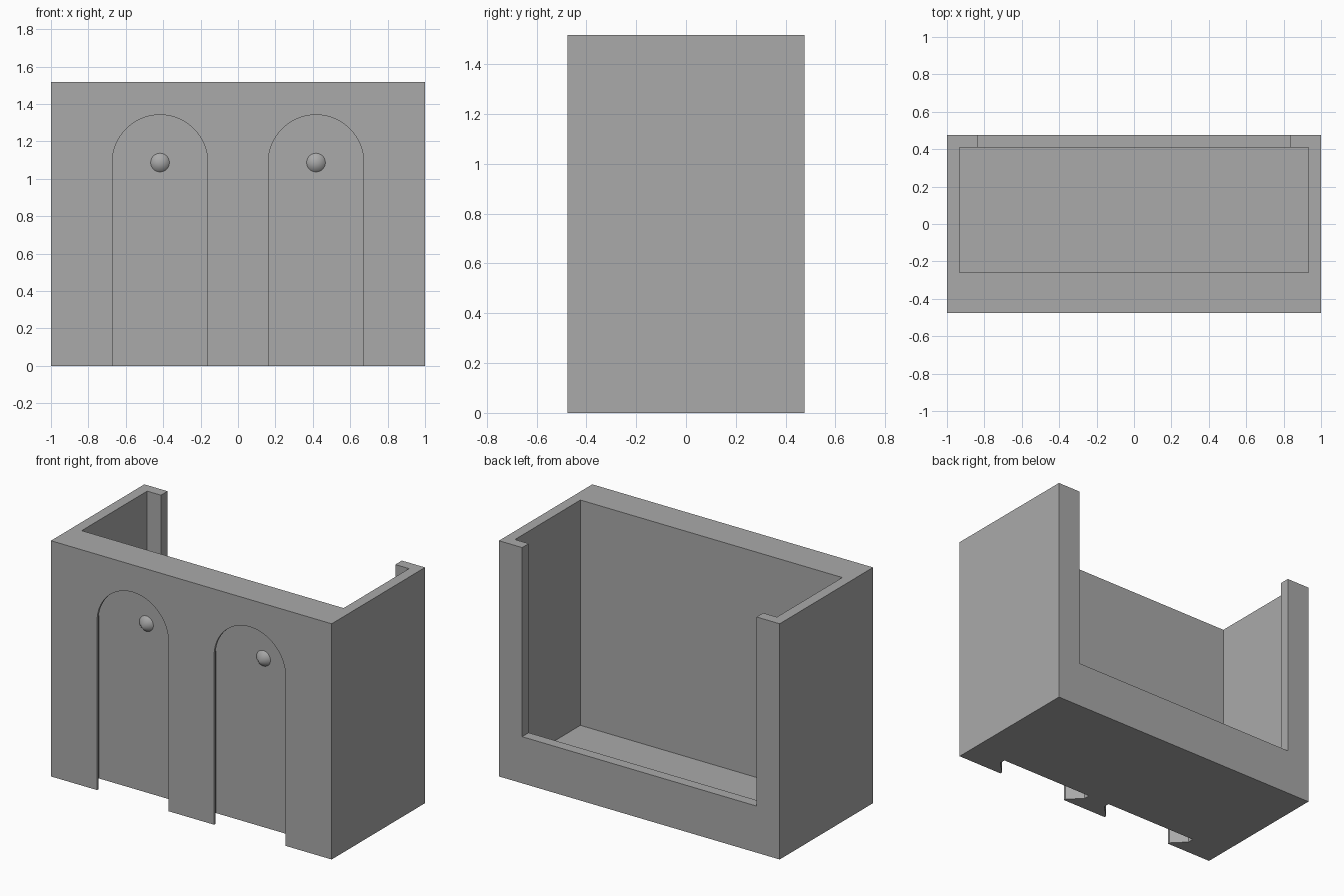
import bpy, bmesh, math

if "Cube" in bpy.data.objects:
    bpy.data.objects.remove(bpy.data.objects["Cube"])

W, D, H = 2.0, 0.95, 1.518        # outer size
WALL, FRONT = 0.067, 0.217        # thin walls, thick mounting wall
SLOT_X, SLOT_Z = 0.417, 1.087     # centre of the rounded slot tops
# Slot undercut profile: (half width, depth from the front face)
PROFILE = [(0.255, -0.05), (0.255, 0.015), (0.338, 0.098), (0.338, 0.138)]

grey = bpy.data.materials.new("grey plastic")
grey.diffuse_color = (0.4, 0.4, 0.4, 1)
grey.use_nodes = True
grey.node_tree.nodes["Principled BSDF"].inputs["Base Color"].default_value = grey.diffuse_color


def finish(name, bm):
    bmesh.ops.recalc_face_normals(bm, faces=bm.faces)
    mesh = bpy.data.meshes.new(name)
    bm.to_mesh(mesh)
    bm.free()
    mesh.materials.append(grey)
    ob = bpy.data.objects.new(name, mesh)
    bpy.context.collection.objects.link(ob)
    return ob


def box(name, x0, x1, y0, y1, z0, z1):
    bm = bmesh.new()
    bmesh.ops.create_cube(bm, size=1)
    for v in bm.verts:
        v.co = (x0 + (v.co.x + 0.5) * (x1 - x0),
                y0 + (v.co.y + 0.5) * (y1 - y0),
                z0 + (v.co.z + 0.5) * (z1 - z0))
    return finish(name, bm)


def slot(name, cx, steps=48):
    """Arch-shaped outline lofted through the undercut profile."""
    bm = bmesh.new()
    rings = []
    for r, depth in PROFILE:
        pts = [(r, -0.1 - SLOT_Z)]
        pts += [(r * math.cos(math.pi * i / steps), r * math.sin(math.pi * i / steps))
                for i in range(steps + 1)]
        pts += [(-r, -0.1 - SLOT_Z)]
        rings.append([bm.verts.new((cx + x, -D / 2 + depth, SLOT_Z + z)) for x, z in pts])
    n = len(rings[0])
    for a, b in zip(rings, rings[1:]):
        for i in range(n):
            j = (i + 1) % n
            bm.faces.new((a[i], a[j], b[j], b[i]))
    bm.faces.new(rings[0])
    bm.faces.new(rings[-1])
    return finish(name, bm)


def cut(target, cutter):
    cutter.hide_render = True
    mod = target.modifiers.new("cut", 'BOOLEAN')
    mod.operation = 'DIFFERENCE'
    mod.solver = 'EXACT'
    mod.object = cutter
    bpy.context.view_layer.objects.active = target
    bpy.ops.object.modifier_apply(modifier=mod.name)
    bpy.data.objects.remove(cutter)


def smooth(ob):
    bpy.ops.object.select_all(action='DESELECT')
    ob.select_set(True)
    bpy.context.view_layer.objects.active = ob
    bpy.ops.object.shade_smooth_by_angle(angle=math.radians(30))


# Open-topped bin with a wide opening in the back wall
body = box("bin_body", -W / 2, W / 2, -D / 2, D / 2, 0, H)
cut(body, box("cavity", -W / 2 + WALL, W / 2 - WALL,
              -D / 2 + FRONT, D / 2 - WALL, WALL, H + 0.1))
cut(body, box("back_opening", -0.835, 0.835, 0.3, D / 2 + 0.1, 0.3, H + 0.1))

# Two mounting slots, each with a conical locating bump
for side, cx in (("left", -SLOT_X), ("right", SLOT_X)):
    cut(body, slot("slot_cutter", cx))
    bpy.ops.mesh.primitive_cone_add(
        vertices=48, radius1=0.05, radius2=0, depth=0.05,
        location=(cx, -D / 2 + 0.138 - 0.025, SLOT_Z), rotation=(math.pi / 2, 0, 0))
    bump = bpy.context.object
    bump.name = side + "_locating_bump"
    bump.data.materials.append(grey)
    smooth(bump)

smooth(body)
